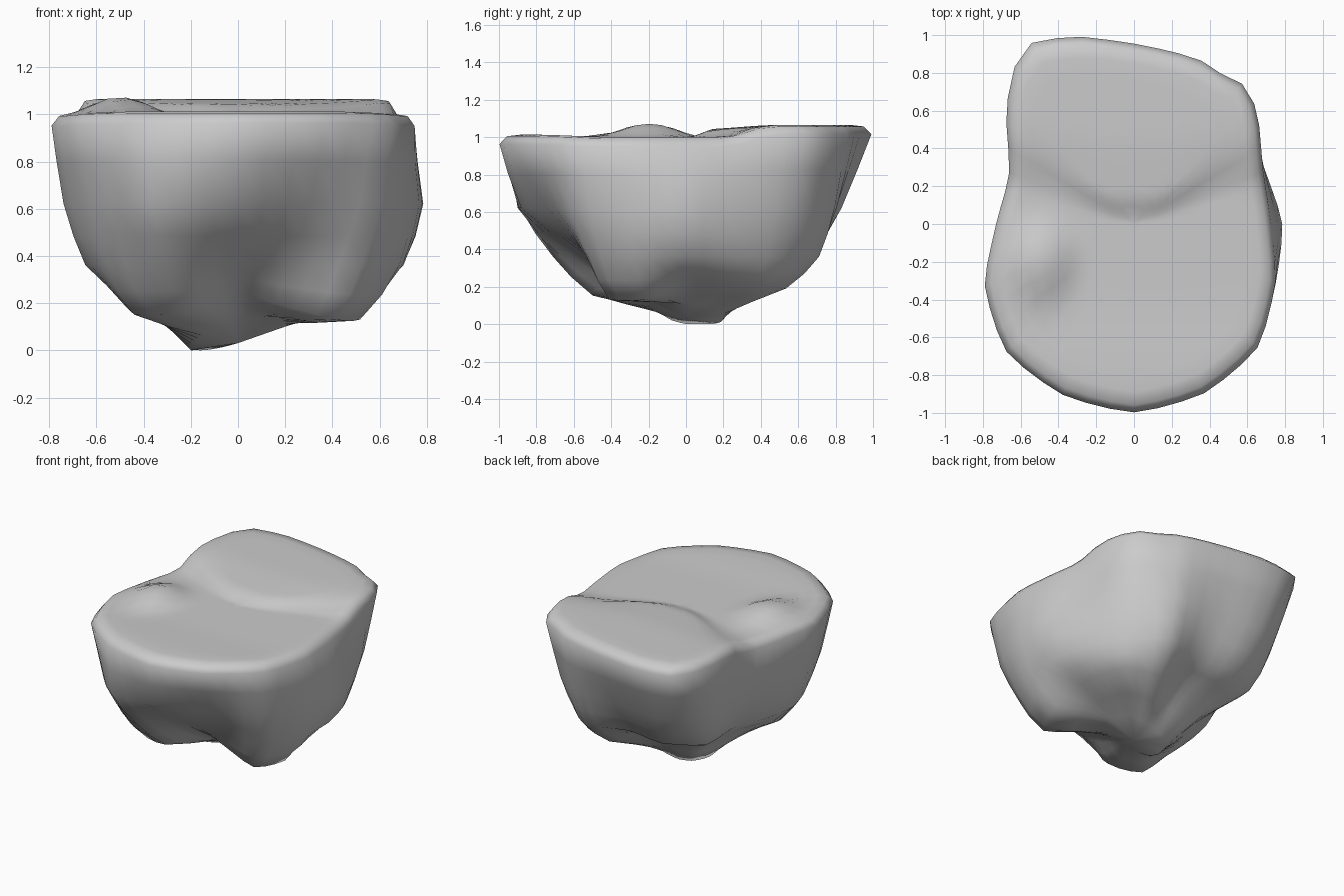
import bpy, bmesh, math
from mathutils import Vector

if "Cube" in bpy.data.objects:
    bpy.data.objects.remove(bpy.data.objects["Cube"])

N = 16            # control directions, every 22.5 degrees from +x
SUB = 3           # columns between control directions

# outline radii per direction: rim, middle, lower side, underside
RIM = [.725, .74, .90, .935, .955, 1.065, .945, .715, .73, .855, .955, .98, .997, .97, .925, .81]
MID = [.785, .75, .82, .86, .80, .90, .87, .69, .71, .80, .88, .96, .88, .80, .86, .81]
LOW = [.70, .69, .73, .77, .63, .72, .74, .56, .60, .70, .78, .77, .55, .56, .74, .74]
UND = [.50, .55, .62, .58, .45, .44, .47, .40, .44, .52, .62, .55, .38, .41, .58, .56]
# heights of the lumps under the rock
UND_Z = [.22, .22, .21, .19, .28, .26, .23, .22, .24, .22, .15, .16, .25, .20, .13, .13]
CORE_Z = [.10, .10, .10, .06, .03, .01, 0, 0, 0, .02, .06, .10, .13, .14, .14, .12]


def smooth(a, b, v):
    t = max(0, min(1, (v - a) / (b - a)))
    return t * t * (3 - 2 * t)


def spline(a, b, c, d, t):
    # halfway between straight facets and a round curve
    curve = .5 * (2*b + (c-a)*t + (2*a-5*b+4*c-d)*t*t + (3*b-a-3*c+d)*t**3)
    return .6 * curve + .4 * (b + (c - b) * t)


def top_z(x, y):
    # low front terrace, raised back terrace and a small knoll
    edge = .08 + .2 * smooth(.05, .6, abs(x))
    step = .042 * smooth(edge - .07, edge + .08, y) + .022 * smooth(edge, .5, y)
    knoll = .07 * smooth(1, .1, math.hypot((x + .5) / .24, (y + .2) / .3))
    return 1.0 + step + knoll + .012 * smooth(-.4, -.8, y)


def ring(radii, heights, corner=0):
    # closed control ring around the rock, with sharper back corners
    pts = []
    for k in range(N):
        a = 2 * math.pi * k / N
        pts.append(Vector((radii[k] * math.cos(a), radii[k] * math.sin(a), heights[k])))
    out = [spline(*(pts[(k + o) % N] for o in (-1, 0, 1, 2)), s / SUB)
           for k in range(N) for s in range(SUB)]
    for col, grow in ((16, .07), (17, .06), (7, .03)):
        f = 1 + grow * corner
        out[col].x *= f
        out[col].y = min(1, out[col].y * f)
    return out


# side and underside rings, from rim to core
side = [ring(RIM, [.96] * N, 1), ring(MID, [.62] * N, .5), ring(LOW, [.36] * N),
        ring(UND, UND_Z), ring([.2] * N, CORE_Z)]
for p in side[0]:
    p.z = top_z(p.x * .9, p.y * .9) - .05

# extra rings between the control rings
lower = []
for i in range(4):
    ids = [max(i - 1, 0), i, i + 1, min(i + 2, 4)]
    for t in (0, .5):
        lower.append([spline(*(side[j][k] for j in ids), t) for k in range(N * SUB)])
lower.append(side[4])

# top rings, from the middle out
upper = []
for s in (.05, .1, .15, .2, .27, .35, .43, .51, .6, .7, .8, .89, .96):
    upper.append([Vector((p.x * s, p.y * s, top_z(p.x * s, p.y * s) - (.008 if s > .9 else 0)))
                  for p in side[0]])

bm = bmesh.new()
rows = [[bm.verts.new(p) for p in r] for r in upper + lower]
n = N * SUB
for a, b in zip(rows, rows[1:]):
    for k in range(n):
        bm.faces.new((a[k], b[k], b[(k + 1) % n], a[(k + 1) % n]))
for row, z in ((rows[0], top_z(0, 0)), (rows[-1], .03)):
    c = bm.verts.new((0, 0, z))
    for k in range(n):
        bm.faces.new((row[k], row[(k + 1) % n], c))
bmesh.ops.recalc_face_normals(bm, faces=bm.faces)
low = min(v.co.z for v in bm.verts)
for v in bm.verts:
    v.co.z -= low

mesh = bpy.data.meshes.new("rock")
bm.to_mesh(mesh)
bm.free()
rock = bpy.data.objects.new("rock", mesh)
bpy.context.collection.objects.link(rock)
for f in mesh.polygons:
    f.use_smooth = True
